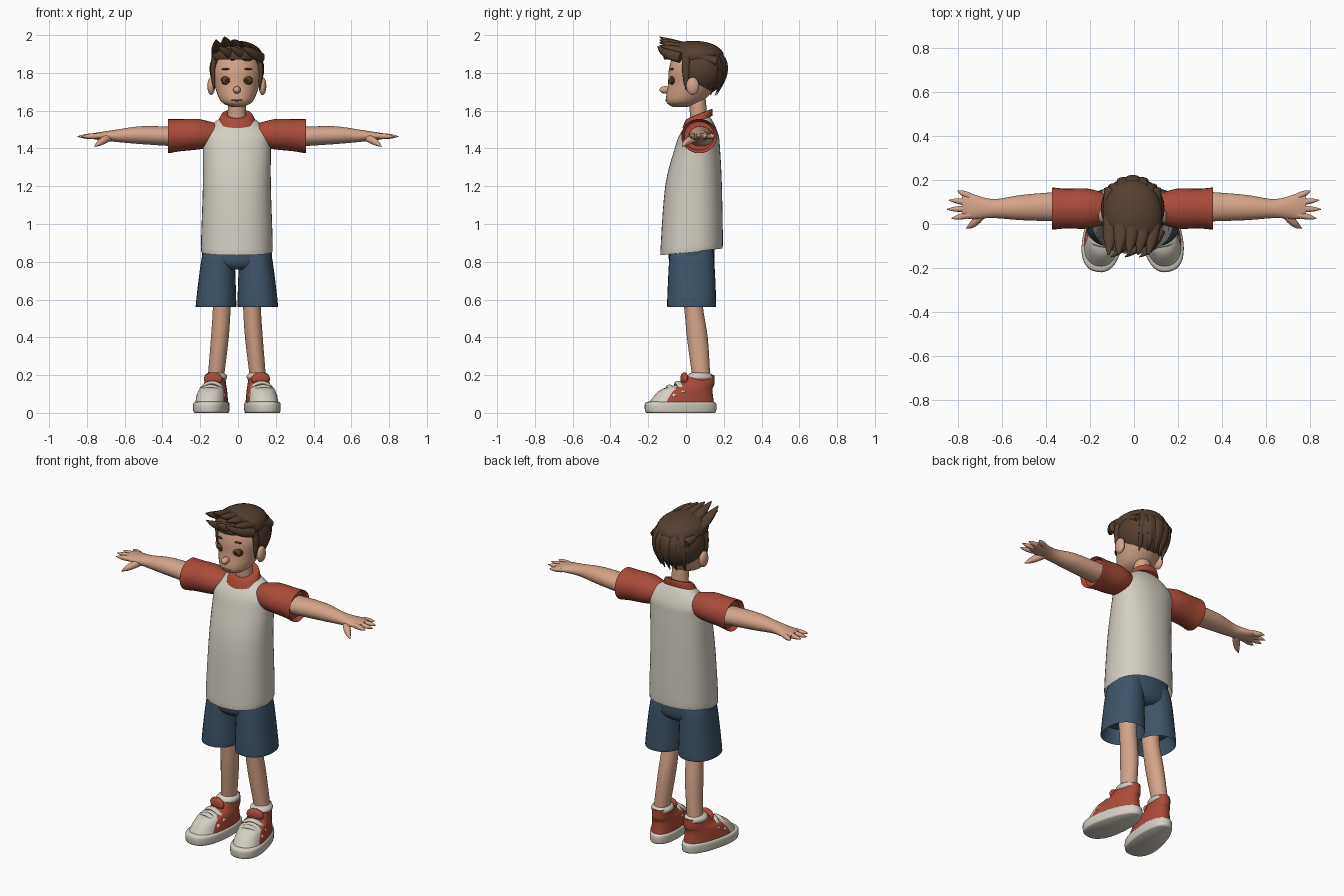
import bpy, bmesh, math
from mathutils import Vector, Matrix

if "Cube" in bpy.data.objects:
    bpy.data.objects.remove(bpy.data.objects["Cube"])


def material(name, red, green, blue):
    mat = bpy.data.materials.new(name)
    mat.use_nodes = True
    mat.diffuse_color = (red, green, blue, 1)
    mat.node_tree.nodes["Principled BSDF"].inputs["Base Color"].default_value = mat.diffuse_color
    return mat


CREAM = material("cream", .66, .62, .54)
RED = material("brick_red", .4, .07, .04)
SKIN = material("skin", .66, .37, .25)
HAIR = material("dark_brown_hair", .09, .05, .03)
NAVY = material("slate_navy", .05, .09, .14)
IRIS = material("eye_brown", .13, .06, .03)
DARK = material("lash_dark", .03, .02, .01)
LIP = material("lip", .45, .2, .14)
X, Y, Z = Vector((1, 0, 0)), Vector((0, 1, 0)), Vector((0, 0, 1))
existing = set(bpy.data.objects)


def finish(name, bm, mat):
    bmesh.ops.recalc_face_normals(bm, faces=bm.faces)
    mesh = bpy.data.meshes.new(name)
    bm.to_mesh(mesh)
    bm.free()
    mesh.materials.append(mat)
    part = bpy.data.objects.new(name, mesh)
    bpy.context.collection.objects.link(part)
    return part


def smooth_rings(rings, steps=5):
    # Smooth interpolation through the given cross-sections
    rings = [rings[0]] + rings + [rings[-1]]
    result = []
    for before, start, end, after in zip(rings, rings[1:], rings[2:], rings[3:]):
        leave, arrive = (end - before) / 2, (after - start) / 2
        for step in range(steps):
            t = step / steps
            ease = t * t * (3 - 2 * t)
            result.append(start.lerp(end, ease) + leave * t * (1 - t) ** 2 - arrive * t * t * (1 - t))
    return result + [rings[-1]]


def loft(name, rings, mat, normal=None, side=X, sides=28, power=1, hollow=False):
    # Each ring: centre x, y, z, two half widths and an optional slope
    rings = [Vector(tuple(ring) + (0,) * (6 - len(ring))) for ring in rings]
    if hollow:
        # Turn the open end inwards as a hem
        rim, inner = rings[0].copy(), rings[0].lerp(rings[1], .3)
        for ring, shrink in ((rim, .95), (inner, .85)):
            ring[3] *= shrink
            ring[4] *= shrink
        rings = [inner, rim] + rings
    rings = smooth_rings(rings)
    bm = bmesh.new()
    loops = []
    for i, ring in enumerate(rings):
        ahead, behind = rings[min(i + 1, len(rings) - 1)], rings[max(i - 1, 0)]
        along = normal or Vector(ahead[:3]) - Vector(behind[:3])
        along = along.normalized()
        across = (side - along * side.dot(along)).normalized()
        deep = along.cross(across) + along * ring[5]
        loop = []
        for k in range(sides):
            angle = math.tau * k / sides
            u, v = (math.copysign(abs(w) ** power, w) for w in (math.cos(angle), math.sin(angle)))
            loop.append(bm.verts.new(Vector(ring[:3]) + across * ring[3] * u + deep * ring[4] * v))
        loops.append(loop)
    for low, high in zip(loops, loops[1:]):
        for k in range(sides):
            bm.faces.new((low[k - 1], low[k], high[k], high[k - 1]))
    bm.faces.new(loops[0])
    bm.faces.new(loops[-1])
    return finish(name, bm, mat)


def lock(name, start, bend, end, width, mat=HAIR, side=X, flat=.7):
    # Tapered strand along a bent path
    start, bend, end = Vector(start), Vector(bend), Vector(end)
    rings = []
    for step in range(5):
        t = step / 4
        centre = start.lerp(bend, t).lerp(bend.lerp(end, t), t)
        size = width * (1.1 - t ** 3)
        rings.append((*centre, size, size * flat))
    return loft(name, rings, mat, side=side, sides=14)


def ball(name, centre, radii, mat, cuts=()):
    # Ellipsoid, with optional planar cuts as (point, removed direction)
    bm = bmesh.new()
    bmesh.ops.create_uvsphere(bm, u_segments=28, v_segments=18, radius=1)
    bm.transform(Matrix.Translation(centre) @ Matrix.Diagonal((*radii, 1)))
    for point, direction in cuts:
        bmesh.ops.bisect_plane(bm, geom=bm.verts[:] + bm.edges[:] + bm.faces[:],
                               plane_co=point, plane_no=direction, clear_outer=True)
        bmesh.ops.holes_fill(bm, edges=[edge for edge in bm.edges if edge.is_boundary])
    return finish(name, bm, mat)


def pair(part):
    # Mirror a left part to the right
    name = part.name
    other = part.copy()
    other.data = part.data.copy()
    other.data.transform(Matrix.Diagonal((-1, 1, 1, 1)))
    other.data.flip_normals()
    bpy.context.collection.objects.link(other)
    part.name, other.name = "left_" + name, "right_" + name


# Shirt, neckband and sleeves
loft("shirt", [(0, .03, .88, .19, .165, .1), (0, .04, 1.2, .18, .15), (0, .06, 1.4, .18, .12),
               (0, .07, 1.48, .18, .1), (0, .07, 1.55, .1, .06, .2), (0, .07, 1.56, .06, .05)],
     CREAM, normal=Z, sides=40, power=.9, hollow=True)
loft("neckband", [(0, .06, 1.54, .1, .08, .4), (0, .07, 1.58, .08, .07, .4), (0, .07, 1.58, .05, .05, .4)],
     RED, normal=Z)
pair(loft("sleeve", [(.36, .07, 1.465, .095, .09), (.3, .07, 1.47, .09, .085), (.2, .07, 1.475, .09, .08),
                     (.1, .07, 1.47, .06, .06)], RED, normal=X, side=Y, hollow=True))

# Shorts and legs
loft("shorts_hips", [(0, .03, .76, .1, .09), (0, .03, .8, .18, .12), (0, .03, .92, .18, .12)],
     NAVY, normal=Z, power=.9)
pair(loft("shorts_leg", [(.11, .03, .58, .107, .13), (.1, .03, .8, .09, .12), (.09, .03, .88, .08, .11)],
          NAVY, normal=Z, power=.9, hollow=True))
pair(loft("leg", [(.08, .03, .7, .05, .06), (.08, .04, .56, .047, .05), (.09, .06, .4, .047, .055),
                  (.11, .08, .2, .043, .048)], SKIN, normal=Z))

# Shoes, built straight, then flared at the toe and turned out
upper = loft("shoe_upper", [(0, -.03, .04, .08, .18), (0, 0, .12, .07, .14), (0, .05, .15, .06, .1),
                            (0, .08, .2, .05, .07)], CREAM, normal=Z, sides=48, power=.85)
upper.data.materials.append(RED)
for face in upper.data.polygons:
    face.material_index = int(face.center.y > .8 * face.center.z - .17)
shoe = [upper,
        loft("shoe_sole", [(0, -.03, 0, .08, .18), (0, -.03, .01, .085, .19), (0, -.03, .05, .085, .19),
                           (0, -.03, .06, .07, .17)], CREAM, normal=Z, sides=40, power=.85),
        ball("ankle_cuff", (0, .075, .19), (.065, .072, .03), CREAM),
        ball("shoe_tongue", (0, -.01, .18), (.05, .02, .035), RED)]
for row, label in enumerate(("lower_strap", "upper_strap")):
    path = []
    for step in range(-2, 3):
        drop = 1 - math.cos(step * .6)
        path.append((.07 * math.sin(step * .6), .045 * row - .09 + .03 * drop,
                     .14 + .02 * row - .085 * drop, .017, .01))
    shoe.append(loft(label, path, CREAM, side=Y, sides=12))
turn_out = (Matrix.Translation((.11, .08, 0)) @ Matrix.Rotation(math.radians(10), 4, "Z")
            @ Matrix.Translation((0, -.08, 0)))
for part in shoe:
    for vert in part.data.vertices:
        vert.co.x *= 1 - .9 * vert.co.y
    part.data.transform(turn_out)
    pair(part)

# Neck, head, nose and ears
loft("neck", [(0, .07, 1.52, .05, .045), (0, .06, 1.66, .047, .045)], SKIN, normal=Z)
loft("head", [(0, -.03, 1.62, .03, .04), (0, -.01, 1.65, .085, .095), (0, .04, 1.74, .12, .135),
              (0, .05, 1.82, .13, .14), (0, .05, 1.9, .09, .11), (0, .05, 1.93, .03, .03)],
     SKIN, normal=Z, sides=36)
ball("nose", (0, -.11, 1.71), (.02, .03, .02), SKIN)
pair(ball("ear", (.136, .035, 1.73), (.02, .034, .047), SKIN))

# Eyes, brows and lips
for label, depth, scale, mat in (("eye_outline", .067, 1, DARK), ("eye", .072, .88, IRIS), ("pupil", .086, .38, DARK)):
    pair(ball(label, (.05, -depth, 1.76), Vector((.034, .021, .026)) * scale, mat))
pair(ball("eyebrow", (.05, -.074, 1.82), (.032, .01, .005), HAIR))
ball("lips", (0, -.1, 1.655), (.03, .01, .006), LIP)

# Hair masses, then swept locks
ball("hair_back", (0, .07, 1.82), (.145, .145, .14), HAIR,
     [((0, -.01, 1.8), -Y), ((0, .07, 1.69), -Z - Y / 4)])
ball("hair_crown", (0, .04, 1.89), (.135, .16, .08), HAIR, [((0, 0, 1.87), -Z)])
for i in range(5):
    u = i / 2 - 1
    round_off = .03 * u * u
    lock(f"top_lock_{i}", (.09 * u, .16, 1.89 - round_off), (.1 * u, -.04, 1.95 - round_off),
         (.09 * u - .02, -.14, 1.99 - .03 * abs(u + .5)), .036)
    lock(f"back_lock_{i}", (.04 * u, .14, 1.92), (.1 * u, .27 - 2 * round_off, 1.86),
         (.08 * u, .16 - round_off, 1.68), .032, flat=.4)
for i in range(3):
    x = .065 * i - .1
    lock(f"fringe_lock_{i}", (x + .1, -.03, 1.88), (x + .06, -.12, 1.9), (x, -.15, 1.94), .025, side=Z)
pair(lock("sideburn", (.12, 0, 1.88), (.13, 0, 1.8), (.12, 0, 1.71), .02, side=Y))

# Clothes and head sit slightly right of the hands' midpoint
for part in set(bpy.data.objects) - existing:
    part.data.transform(Matrix.Translation((-.006, 0, 0)))

# Arms, fanned fingers and thumbs
pair(loft("arm", [(.28, .08, 1.46, .07, .052), (.5, .075, 1.47, .058, .048), (.64, .07, 1.467, .043, .033),
                  (.74, .08, 1.465, .058, .02), (.78, .085, 1.465, .05, .013)], SKIN, normal=X, side=Y))
for i, label in enumerate(("index", "middle", "ring", "little")):
    fan = i - 1.2
    base = Vector((.74, .075 + .027 * fan, 1.465))
    tip = Vector((.85 - .015 * fan * fan, .075 + .042 * fan, 1.463))
    pair(lock(label + "_finger", base, base.lerp(tip, .5), tip, .014, SKIN, Z, 1))
pair(lock("thumb", (.68, .06, 1.46), (.72, 0, 1.44), (.76, -.02, 1.41), .019, SKIN, Z, 1))

# Smooth shading
bpy.ops.object.select_all(action="DESELECT")
for part in set(bpy.data.objects) - existing:
    part.select_set(True)
    bpy.context.view_layer.objects.active = part
bpy.ops.object.shade_smooth_by_angle(angle=math.radians(55))
